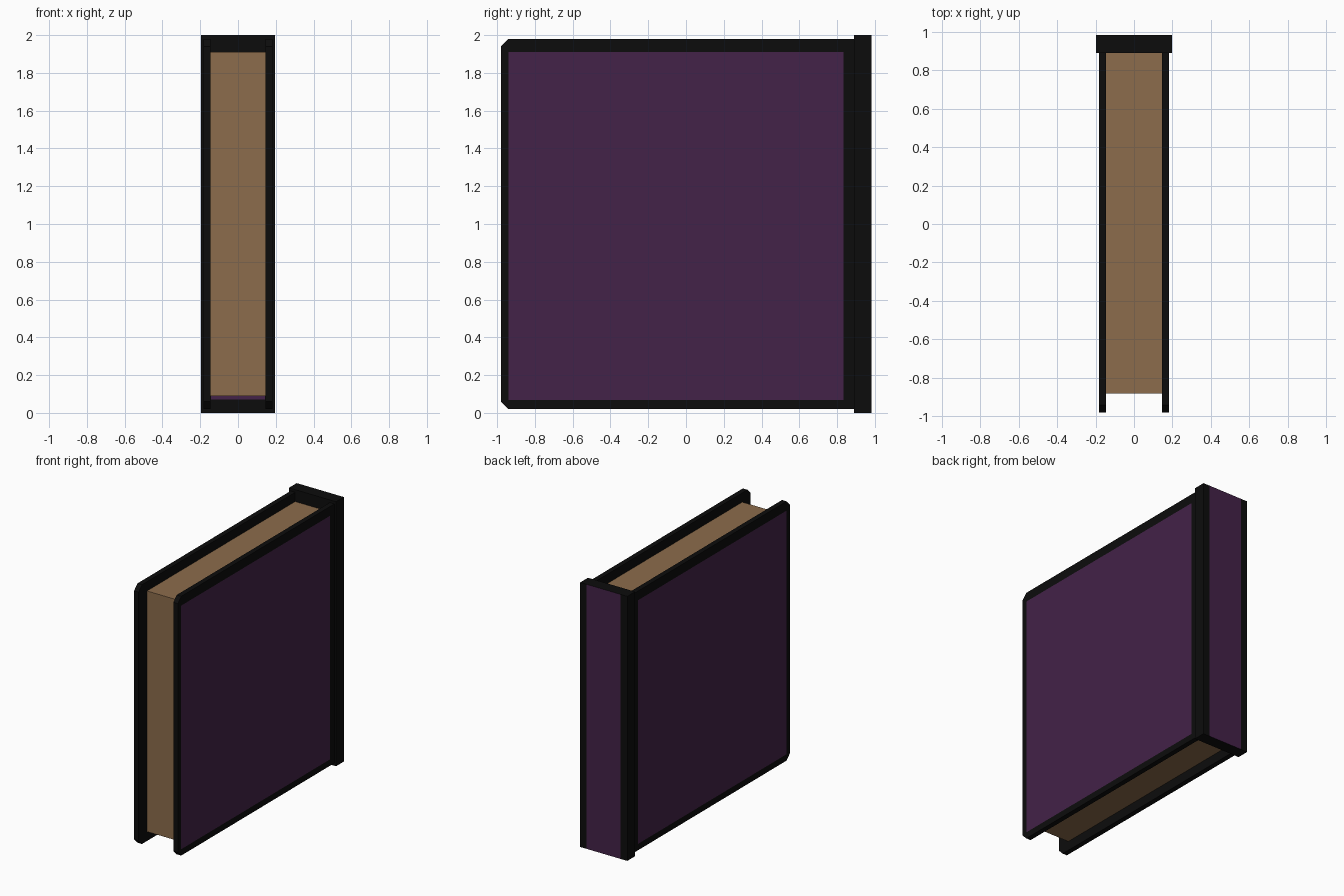
import bpy, bmesh

if "Cube" in bpy.data.objects:
    bpy.data.objects.remove(bpy.data.objects["Cube"])


def material(name, rgb):
    m = bpy.data.materials.new(name)
    m.diffuse_color = (*rgb, 1)
    m.use_nodes = True
    m.node_tree.nodes["Principled BSDF"].inputs["Base Color"].default_value = m.diffuse_color
    return m


BLACK = material("black trim", (0.0038, 0.0038, 0.0038))
PURPLE = material("purple leather", (0.057, 0.016, 0.065))
PAPER = material("aged paper", (0.262, 0.150, 0.072))


def prism(name, outline, x0, x1, mats, cuts=(), is_panel=None):
    """Extrude a (y, z) outline along x, cut it, and colour panel faces."""
    bm = bmesh.new()
    face = bm.faces.new([bm.verts.new((x0, y, z)) for y, z in outline])
    out = bmesh.ops.extrude_face_region(bm, geom=[face])
    for v in out["geom"]:
        if isinstance(v, bmesh.types.BMVert):
            v.co.x = x1
    for co, no in cuts:
        bmesh.ops.bisect_plane(bm, geom=bm.verts[:] + bm.edges[:] + bm.faces[:],
                               plane_co=co, plane_no=no)
    bmesh.ops.recalc_face_normals(bm, faces=bm.faces)
    for f in bm.faces:
        f.normal_update()
        if is_panel and is_panel(f.calc_center_median(), f.normal):
            f.material_index = 1
    me = bpy.data.meshes.new(name)
    bm.to_mesh(me)
    bm.free()
    for m in mats:
        me.materials.append(m)
    ob = bpy.data.objects.new(name, me)
    bpy.context.collection.objects.link(ob)
    return ob


def rect(y0, y1, z0, z1):
    return [(y0, z0), (y1, z0), (y1, z1), (y0, z1)]


# page block
prism("pages", rect(-0.88, 0.89, 0.09, 1.91), -0.145, 0.145, [PAPER])

# covers with clipped fore-edge corners and a purple panel on the outside
cover = [(-0.94, 0.02), (0.89, 0.02), (0.89, 1.98), (-0.94, 1.98),
         (-0.98, 1.94), (-0.98, 0.06)]
cover_cuts = [((0, y, 0), (0, 1, 0)) for y in (-0.94, 0.835)]
cover_cuts += [((0, 0, z), (0, 0, 1)) for z in (0.068, 1.91)]
for side, name in ((1, "right_cover"), (-1, "left_cover")):
    prism(name, cover, side * 0.145, side * 0.183, [BLACK, PURPLE], cover_cuts,
          lambda c, n, s=side: n.x * s > 0.9 and -0.94 < c.y < 0.835
          and 0.068 < c.z < 1.91)

# spine: purple stripe on the back, and purple lining behind the pages
spine_cuts = [((x, 0, 0), (1, 0, 0)) for x in (-0.142, 0.142)]
spine_cuts += [((0, 0, z), (0, 0, 1)) for z in (0.07, 1.9)]
prism("spine", rect(0.89, 0.983, 0, 2), -0.197, 0.197, [BLACK, PURPLE], spine_cuts,
      lambda c, n: abs(c.x) < 0.142 and (n.y > 0.9 or (n.y < -0.9 and 0.07 < c.z < 1.9)))
